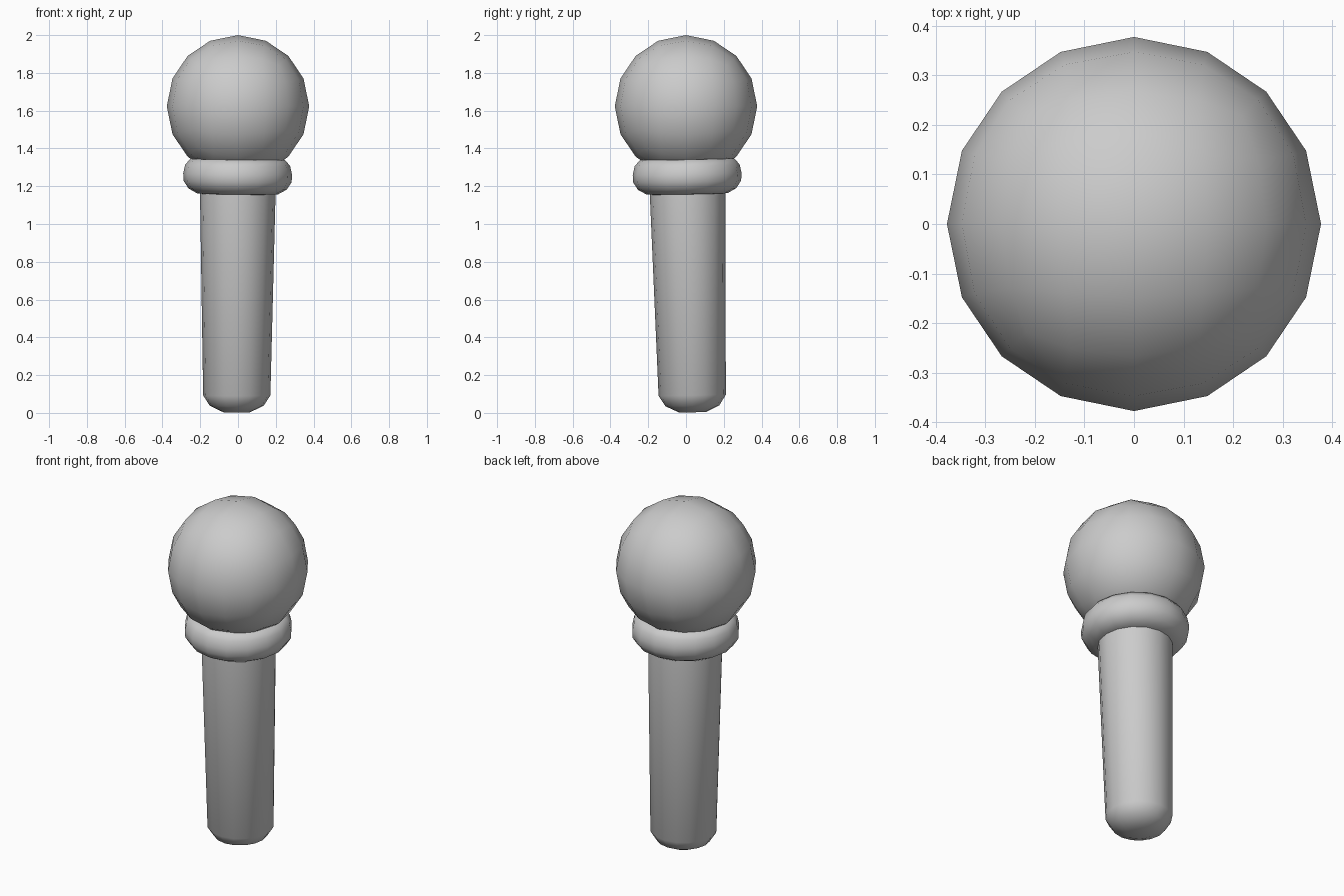
import bpy, bmesh, math
from mathutils import Vector

cube = bpy.data.objects.get("Cube")
if cube:
    bpy.data.objects.remove(cube, do_unlink=True)

grey = bpy.data.materials.new("plain_grey")
grey.use_nodes = True
colour = (0.6, 0.6, 0.6, 1)
grey.diffuse_color = colour
grey.node_tree.nodes["Principled BSDF"].inputs["Base Color"].default_value = colour


def finish(bm, name):
    bmesh.ops.recalc_face_normals(bm, faces=bm.faces)
    mesh = bpy.data.meshes.new(name)
    bm.to_mesh(mesh)
    bm.free()
    mesh.materials.append(grey)
    mesh.shade_smooth()
    obj = bpy.data.objects.new(name, mesh)
    bpy.context.collection.objects.link(obj)
    return obj


def lathe(name, profile, place, sides=16):
    """Turn (radius, z) points into a capped solid; place() leans each ring."""
    bm = bmesh.new()
    rings = []
    for r, z in profile:
        rings.append([bm.verts.new(place(
            r * math.cos(math.tau * i / sides),
            r * math.sin(math.tau * i / sides), z)) for i in range(sides)])
    for low, high in zip(rings, rings[1:]):
        for i in range(sides):
            j = (i + 1) % sides
            bm.faces.new((low[i], low[j], high[j], high[i]))
    for ring in (rings[0], rings[-1]):
        bm.faces.new(ring)
    return finish(bm, name)


# Ball head: subdivided cube rounded into a sphere
bm = bmesh.new()
bmesh.ops.create_cube(bm, size=0.75)
head = finish(bm, "ball_head")
head.location.z = 1.623
head.modifiers.new("Subdivide", 'SUBSURF').levels = 2
head.modifiers["Subdivide"].render_levels = 2
cast = head.modifiers.new("Round", 'CAST')
cast.factor = 1
cast.radius = 0.377
cast.use_radius_as_size = False
cast.size = 0.377

# Collar: rounded ring, tipped very slightly
lathe("collar",
      [(0.13, 1.155), (0.215, 1.16), (0.26, 1.185), (0.286, 1.225),
       (0.288, 1.265), (0.278, 1.31), (0.25, 1.343), (0.18, 1.347)],
      lambda x, y, z: Vector((x - 0.002, y + 0.006, z + 0.018 * y - 0.012 * x)))

# Handle: leaning taper with a rounded foot
lathe("handle",
      [(0.07, 0.003), (0.143, 0.038), (0.178, 0.093), (0.2, 1.16), (0.2, 1.25)],
      lambda x, y, z: Vector((x - 0.007 + 0.005 * z, y + 0.035 - 0.023 * z,
                              z + 0.02 * y * (z < 0.5))))
